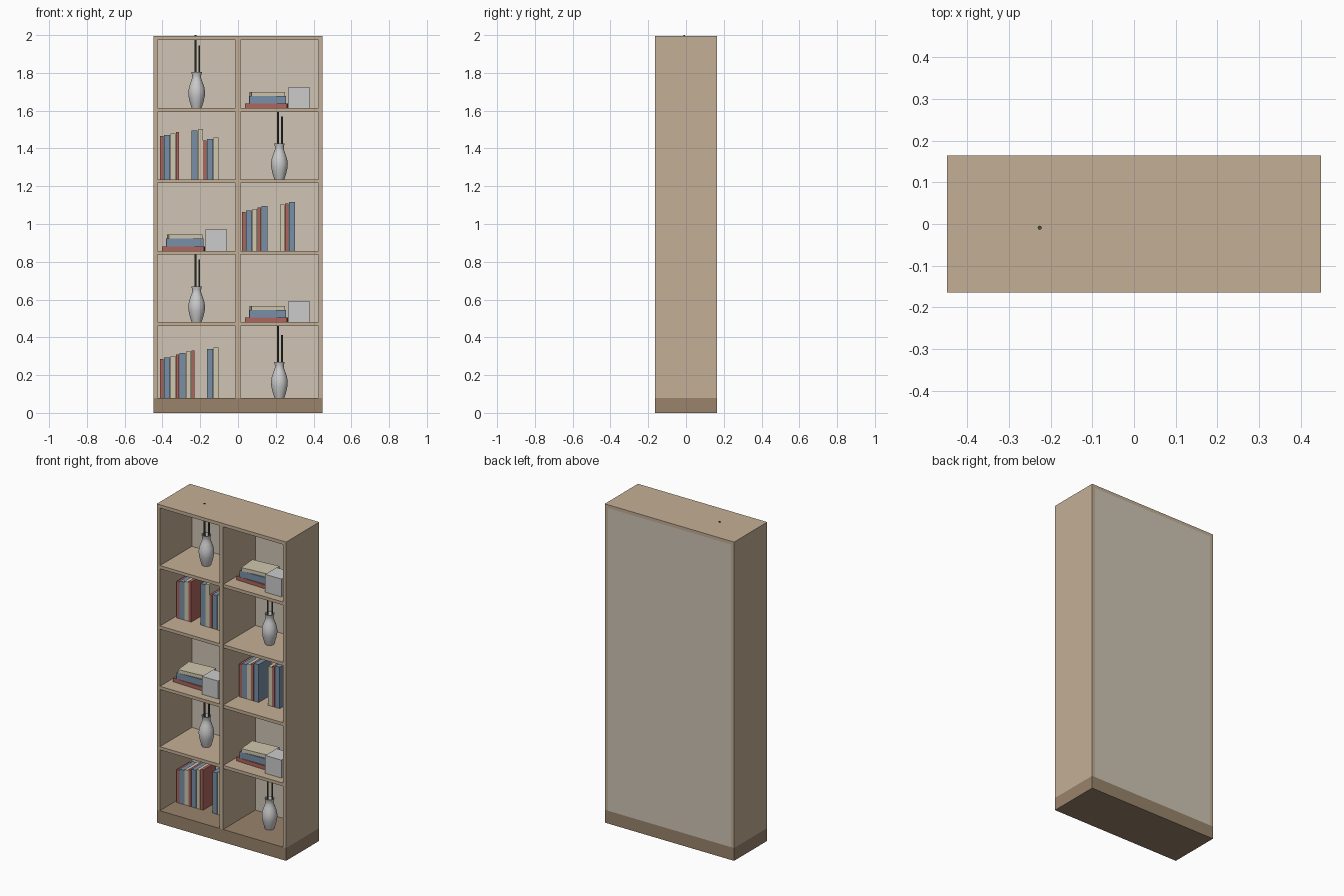
import bpy, bmesh, math

if "Cube" in bpy.data.objects:
    bpy.data.objects.remove(bpy.data.objects["Cube"])

def mat(name, rgb):
    m = bpy.data.materials.new(name)
    m.diffuse_color = (*rgb, 1)
    m.use_nodes = True
    m.node_tree.nodes["Principled BSDF"].inputs["Base Color"].default_value = m.diffuse_color
    return m

wood = mat("wood", (0.55, 0.43, 0.30))
panel = mat("back_panel", (0.63, 0.56, 0.46))
dark = mat("dark_wood", (0.32, 0.23, 0.15))
red = mat("red_cover", (0.42, 0.13, 0.11))
blue = mat("blue_cover", (0.19, 0.28, 0.39))
cream = mat("cream_cover", (0.63, 0.57, 0.42))
green = mat("stem_green", (0.07, 0.085, 0.06))

def finish(name, bm, m=None):
    bmesh.ops.recalc_face_normals(bm, faces=bm.faces)
    me = bpy.data.meshes.new(name)
    bm.to_mesh(me)
    bm.free()
    o = bpy.data.objects.new(name, me)
    bpy.context.collection.objects.link(o)
    if m:
        me.materials.append(m)
    return o

def box(name, x, y, z, m=None, turn=0):
    """Box from (min, max) ranges, turned about its own vertical axis."""
    bm = bmesh.new()
    bmesh.ops.create_cube(bm, size=1)
    bmesh.ops.scale(bm, verts=bm.verts, vec=(x[1] - x[0], y[1] - y[0], z[1] - z[0]))
    o = finish(name, bm, m)
    o.location = (sum(x) / 2, sum(y) / 2, sum(z) / 2)
    o.rotation_euler.z = math.radians(turn)
    return o

W, D, TOP, T, BASE = 0.448, 0.164, 1.996, 0.021, 0.08
FLOORS = [BASE] + [0.48 + 0.378 * i for i in range(4)]
MID = 0.219  # centre of a compartment

# Carcass
box("plinth", (-W, W), (-D, D), (0, BASE), dark)
for s, n in ((-1, "left_side"), (1, "right_side")):
    box(n, sorted((s * W, s * (W - T))), (-D, D), (BASE, TOP), wood)
box("top_panel", (-W + T, W - T), (-D, D), (TOP - T, TOP), wood)
box("divider", (-0.012, 0.012), (-D, D - 0.01), (BASE, TOP - T), wood)
box("back_panel", (-W + T, W - T), (D - 0.01, D), (BASE, TOP - T), panel)
for z in FLOORS[1:]:
    for s in (-1, 1):
        box("shelf", sorted((s * 0.012, s * (W - T))), (-D + 0.002, D - 0.01), (z - 0.02, z), wood)

# Vase with two stems
PROFILE = [(0, 0), (0.026, 0), (0.036, 0.03), (0.043, 0.062), (0.0445, 0.085), (0.040, 0.112),
           (0.031, 0.138), (0.024, 0.158), (0.0235, 0.172), (0.028, 0.19), (0.024, 0.19),
           (0.019, 0.17), (0.019, 0.15), (0, 0.14)]

def vase(x, z):
    bm = bmesh.new()
    vs = [bm.verts.new((r, 0, h)) for r, h in PROFILE]
    es = [bm.edges.new(p) for p in zip(vs, vs[1:])]
    bmesh.ops.spin(bm, geom=vs + es, cent=(0, 0, 0), axis=(0, 0, 1), angle=math.tau, steps=24)
    bmesh.ops.remove_doubles(bm, verts=bm.verts, dist=1e-5)
    o = finish("vase", bm)
    o.location = (x, 0, z)
    bpy.context.view_layer.objects.active = o
    o.select_set(True)
    bpy.ops.object.shade_smooth_by_angle(angle=math.radians(40))
    o.select_set(False)
    for dx, y, top in ((-0.007, -0.009, 0.386), (0.014, 0.006, 0.332)):
        bm = bmesh.new()
        bmesh.ops.create_cone(bm, cap_ends=True, segments=8, radius1=0.005, radius2=0.005, depth=top - 0.13)
        finish("stem", bm, green).location = (x + dx, y, z + (top + 0.13) / 2)

# Row of upright books: colours cycle, heights climb, one gap
COVERS = [(red, 0.018), (blue, 0.032), (cream, 0.025)]

def book_row(x, z, count, gap_at, start=0):
    for i in range(count):
        m, w = COVERS[i % 3]
        if i == gap_at:
            x += 0.063
        h = 0.206 + 0.0076 * ((i + start) % 9)
        box("upright_book", (x, x + w), (-0.018, 0.11), (z, z + h), m)
        x += w + 0.0025

# Pile of lying books beside a cube
def book_pile(x, z):
    for dx, w, d, a, b, m, turn in ((-0.069, 0.222, 0.145, 0, 0.024, red, -2),
                                    (-0.063, 0.195, 0.135, 0.024, 0.064, blue, 1),
                                    (-0.064, 0.178, 0.125, 0.064, 0.086, cream, 5)):
        c = x + dx
        box("lying_book", (c - w / 2, c + w / 2), (-d / 2, d / 2), (z + a, z + b), m, turn)
    box("cube_ornament", (x + 0.048, x + 0.16), (-0.112, 0), (z, z + 0.112))

for side, row in ((1, 0), (-1, 1), (1, 3), (-1, 4)):
    vase(side * MID, FLOORS[row])
for side, row in ((1, 1), (-1, 2), (1, 4)):
    book_pile(side * MID, FLOORS[row])
book_row(-0.412, FLOORS[0], 9, 7)
book_row(0.021, FLOORS[2], 8, 5)
book_row(-0.412, FLOORS[3], 9, 4, 3)
